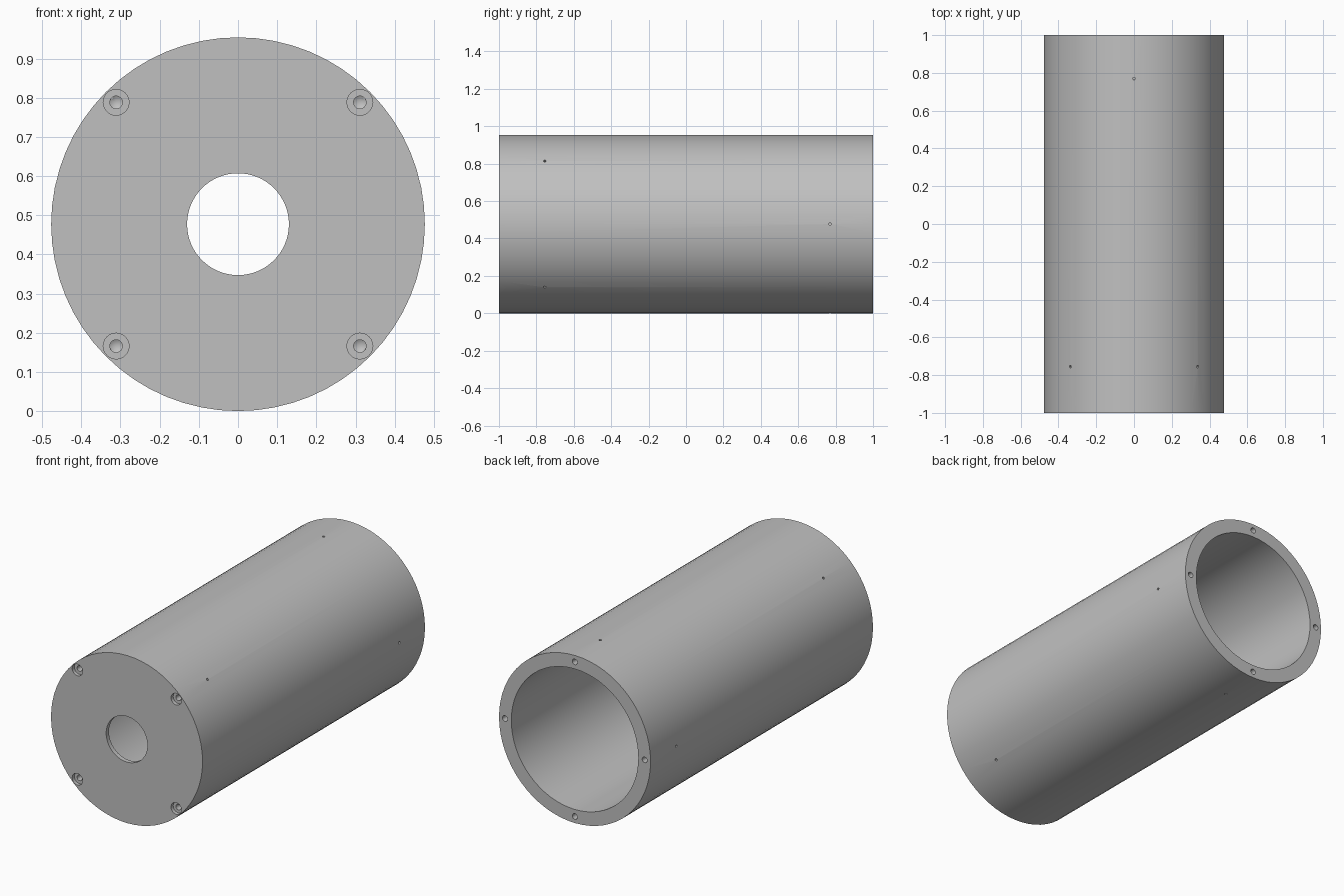
import bpy, bmesh, math
from mathutils import Matrix, Vector

cube = bpy.data.objects.get("Cube")
if cube:
    bpy.data.objects.remove(cube)

R, BORE, EYE = 0.477, 0.40, 0.13     # outer, inner and front opening radii
PITCH = 0.44                         # bolt circle radius
WALL = 0.025                         # front wall thickness

grey = bpy.data.materials.new("light grey")
grey.use_nodes = True
colour = (0.53, 0.53, 0.53, 1)
grey.diffuse_color = colour
grey.node_tree.nodes["Principled BSDF"].inputs["Base Color"].default_value = colour


def lathe(bm, profile, sides, matrix, closed=False):
    """Spin (radius, height) points about local z; radius 0 makes a pole."""
    rings = []
    for r, h in profile:
        count = sides if r else 1
        rings.append([bm.verts.new(matrix @ Vector((
            r * math.cos(math.tau * i / sides), r * math.sin(math.tau * i / sides), h)))
            for i in range(count)])
    pairs = list(zip(rings, rings[1:]))
    if closed:
        pairs.append((rings[-1], rings[0]))
    for a, b in pairs:
        for i in range(sides):
            j = (i + 1) % sides
            quad = [a[i % len(a)], a[j % len(a)], b[j % len(b)], b[i % len(b)]]
            bm.faces.new(list(dict.fromkeys(quad)))


def finish(name, bm):
    bmesh.ops.recalc_face_normals(bm, faces=bm.faces)
    mesh = bpy.data.meshes.new(name)
    bm.to_mesh(mesh)
    bm.free()
    mesh.materials.append(grey)
    obj = bpy.data.objects.new(name, mesh)
    bpy.context.collection.objects.link(obj)
    return obj


def aim(point, direction):
    """Place local z along a direction, starting at a point."""
    return Matrix.Translation(point) @ Vector(direction).to_track_quat('Z', 'Y').to_matrix().to_4x4()


def around(angle, radius, y):
    return Vector((radius * math.cos(angle), y, R + radius * math.sin(angle)))


# Hollow tube with a thin front wall and a round opening
bm = bmesh.new()
lathe(bm, [(EYE, 0), (R, 0), (R, 2), (BORE, 2), (BORE, WALL), (EYE, WALL)], 64,
      aim((0, -1, R), (0, 1, 0)), closed=True)
housing = finish("tube_housing", bm)

# Bolt holes: counterbored in front, plain at the back, with drilled cone ends
front_hole = [(0, -0.02), (0.033, -0.02), (0.033, 0.02), (0.016, 0.02), (0.016, 0.25), (0, 0.26)]
back_hole = [(0, -0.02), (0.016, -0.02), (0.016, 0.235), (0, 0.245)]
vent = [(0, 0), (0.007, 0), (0.007, 0.06), (0, 0.06)]
bolts, vents = bmesh.new(), bmesh.new()
for k in range(4):
    a = k * math.pi / 2
    d = a + math.pi / 4
    lathe(bolts, front_hole, 24, aim(around(d, PITCH, -1), (0, 1, 0)))
    lathe(bolts, back_hole, 24, aim(around(a, PITCH, 1), (0, -1, 0)))
    # Small radial vents meeting the ends of the bolt holes
    for angle, y in ((d, -0.755), (a, 0.77)):
        lathe(vents, vent, 12, aim(around(angle, PITCH, y), (math.cos(angle), 0, math.sin(angle))))

# Cut the holes, then drop the cutters
cutters = [finish("bolt_hole_cutter", bolts), finish("vent_cutter", vents)]
for cutter in cutters:
    cutter.hide_render = True
    mod = housing.modifiers.new("cut", 'BOOLEAN')
    mod.operation, mod.solver, mod.object = 'DIFFERENCE', 'EXACT', cutter

bpy.context.view_layer.update()
bpy.ops.object.select_all(action='DESELECT')
housing.select_set(True)
bpy.context.view_layer.objects.active = housing
for mod in list(housing.modifiers):
    bpy.ops.object.modifier_apply(modifier=mod.name)
for cutter in cutters:
    bpy.data.objects.remove(cutter)
bpy.ops.object.shade_smooth_by_angle(angle=math.radians(30))
